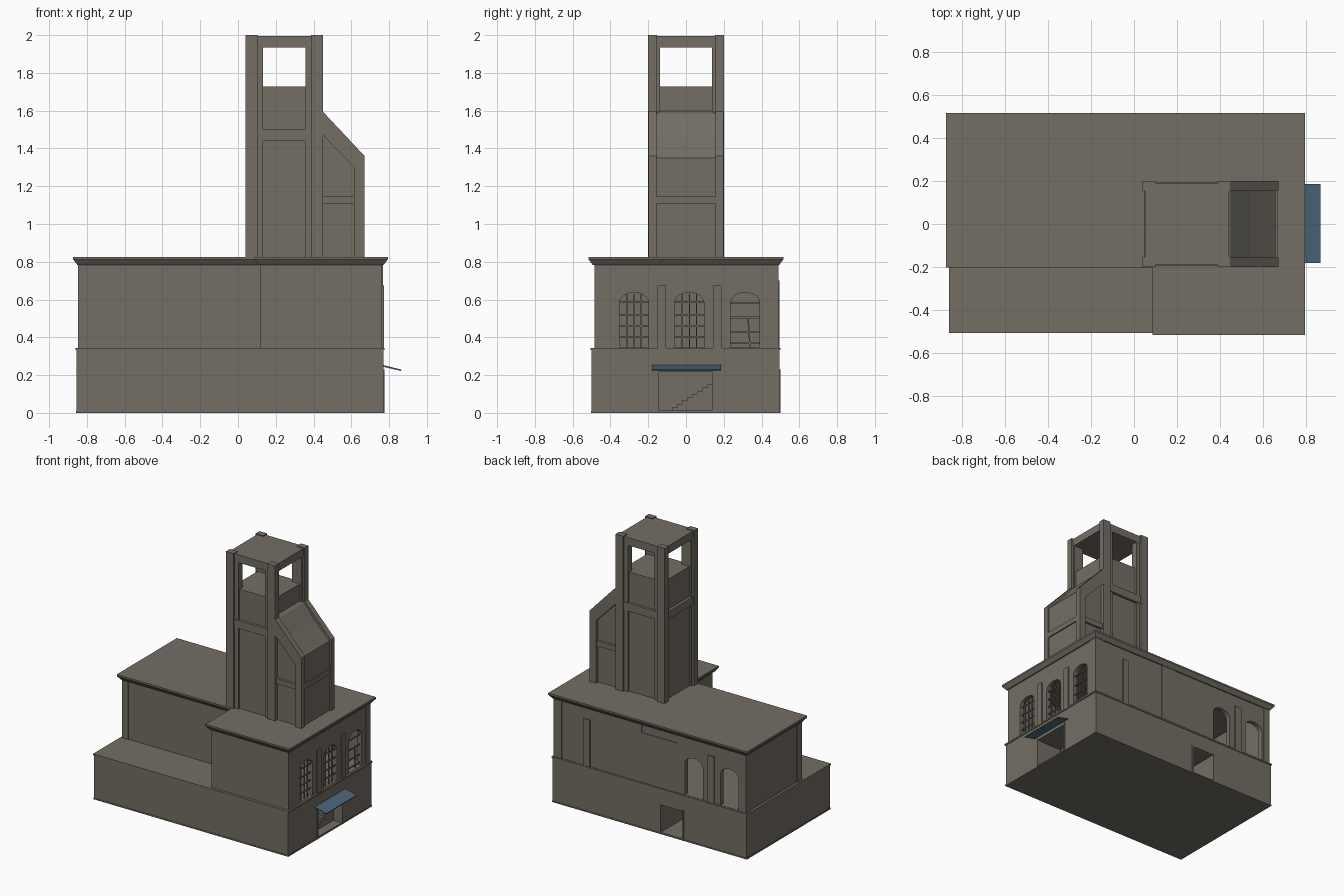
import bpy, bmesh, math
from mathutils import Vector

if "Cube" in bpy.data.objects:
    bpy.data.objects.remove(bpy.data.objects["Cube"])


def mat(name, col):
    m = bpy.data.materials.new(name)
    m.diffuse_color = (*col, 1)
    m.use_nodes = True
    m.node_tree.nodes["Principled BSDF"].inputs["Base Color"].default_value = m.diffuse_color
    return m


GREY = mat("weathered concrete", (0.172, 0.158, 0.130))
BRICK = mat("dull brick", (0.160, 0.092, 0.066))
BLUE = mat("blue sheet metal", (0.070, 0.135, 0.195))


def finish(name, bm, m=GREY):
    bmesh.ops.recalc_face_normals(bm, faces=bm.faces)
    me = bpy.data.meshes.new(name)
    bm.to_mesh(me)
    bm.free()
    ob = bpy.data.objects.new(name, me)
    bpy.context.collection.objects.link(ob)
    me.materials.append(m)
    return ob


def loft(name, rings, m=GREY):
    """Closed solid through a stack of equal-length point loops."""
    bm = bmesh.new()
    vs = [[bm.verts.new(p) for p in r] for r in rings]
    n = len(vs[0])
    for a, b in zip(vs, vs[1:]):
        for i in range(n):
            j = (i + 1) % n
            bm.faces.new((a[i], a[j], b[j], b[i]))
    bm.faces.new(vs[0])
    bm.faces.new(vs[-1])
    return finish(name, bm, m)


def box(name, x0, x1, y0, y1, z0, z1, m=GREY):
    r = [(x0, y0), (x1, y0), (x1, y1), (x0, y1)]
    return loft(name, [[(x, y, z) for x, y in r] for z in (z0, z1)], m)


def prism_y(name, prof, y0, y1, m=GREY):
    return loft(name, [[(x, y, z) for x, z in prof] for y in (y0, y1)], m)


def prism_x(name, prof, x0, x1, m=GREY):
    return loft(name, [[(x, y, z) for y, z in prof] for x in (x0, x1)], m)


def cut(ob, cutters):
    for c in cutters:
        md = ob.modifiers.new("cut", 'BOOLEAN')
        md.operation, md.solver, md.object = 'DIFFERENCE', 'EXACT', c
        bpy.context.view_layer.objects.active = ob
        bpy.ops.object.modifier_apply(modifier=md.name)
        bpy.data.objects.remove(c)


def bands(ob, heights, rule):
    """Slice at heights, then colour brick where rule(face centre, normal) holds."""
    bm = bmesh.new()
    bm.from_mesh(ob.data)
    for h in heights:
        bmesh.ops.bisect_plane(bm, geom=bm.verts[:] + bm.edges[:] + bm.faces[:],
                               plane_co=(0, 0, h), plane_no=(0, 0, 1))
    for f in bm.faces:
        f.material_index = int(rule(f.calc_center_median(), f.normal))
    bm.to_mesh(ob.data)
    bm.free()
    ob.data.materials.clear()
    ob.data.materials.append(GREY)
    ob.data.materials.append(BRICK)


def ell(d, z):
    """L-shaped plan of the upper storey, grown by d."""
    return [(-.842 - d, -.172 - d, z), (.118 - d, -.172 - d, z), (.118 - d, -.485 - d, z),
            (.762 + d, -.485 - d, z), (.762 + d, .485 + d, z), (-.842 - d, .485 + d, z)]


def arch(c, w, z0, spring, top, n=10):
    pts = [(c - w / 2, z0), (c + w / 2, z0)]
    for i in range(n + 1):
        a = math.pi * i / n
        pts.append((c + w / 2 * math.cos(a), spring + (top - spring) * math.sin(a)))
    return pts


# ground storey with two door recesses
base = box("ground_storey", -.855, .77, -.5, .495, 0, .34)
cut(base, [box("cut", .4, .9, -.15, .14, .012, .22),
           box("cut", -.32, -.135, .2, .6, .012, .22)])
bands(base, (.13, .25), lambda c, n: .13 < c.z < .25 and
      (abs(c.x - .77) < .002 or abs(c.x + .855) < .002
       or abs(c.y - .495) < .002 or abs(c.y + .5) < .002))
box("storey_ledge", -.86, .776, -.506, .5, .332, .344)
box("plinth", -.858, .773, -.503, .498, 0, .01)

# entrance stairs, seen through the side door
for i in range(8):
    y = -.075 + i * .027
    box("stair_step", .45, .7, y, .14, .012 + i * .0175, .012 + (i + 1) * .0175)

# door frames
for y in (-.155, .14):
    box("side_door_jamb", .74, .775, y, y + .012, 0, .23)
for x in (-.33, -.135):
    box("back_door_jamb", x, x + .01, .47, .5, 0, .23)

# sheet metal canopy
prism_y("canopy", [(.765, .245), (.863, .222), (.865, .229), (.765, .254)], -.18, .185, BLUE)

# upper storey: hollow L with arched openings
upper = loft("upper_storey", [ell(0, .342), ell(0, .79)])
side_windows = (-.275, .018, .313)
back_windows = (-.405, -.705)
cutters = [loft("cut", [ell(-.035, .3), ell(-.035, .85)])]
cutters += [prism_x("cut", arch(y, .153, .346, .585, .637), .65, .85) for y in side_windows]
cutters += [prism_y("cut", arch(x, .15, .346, .585, .637), .4, .6) for x in back_windows]
cut(upper, cutters)
bands(upper, (.5,), lambda c, n: c.z > .5)

# cornice and flat roof
loft("cornice_roof", [ell(.008, .783), ell(.014, .79), ell(.031, .813), ell(.031, .826)])

# pilasters, coloured by height like the walls
def pilaster(x0, x1, y0, y1, top=.785):
    p = box("pilaster", x0, x1, y0, y1, .342, top)
    bands(p, (.5,), lambda c, n: c.z > .5)


for y in (-.152, .142):
    pilaster(.75, .772, y, y + .047, .675)
for x in (.46, -.58):
    pilaster(x, x + .055, .475, .495, .7)
pilaster(.7, .767, .435, .49)
pilaster(-.847, -.795, -.177, -.12)
pilaster(-.847, -.795, .435, .49)
pilaster(.03, .15, .48, .489)
pilaster(-.265, .03, .48, .489, .72)

# window bars; the third window is broken
for k, c in enumerate(side_windows):
    for z in ((.4, .46, .52, .585) if k < 2 else (.37, .43, .505, .58)):
        box("window_bar", .742, .75, c - .077, c + .077, z - .004, z + .004)
    if k < 2:
        for d in (-.038, 0, .038):
            box("window_mullion", .742, .75, c + d - .003, c + d + .003, .342, .63)
prism_x("loose_bar", [(.336, .342), (.343, .342), (.332, .5), (.325, .5)], .742, .75)

# tower core, platform and top slab
box("tower_core", .068, .422, -.172, .172, .82, 1.728)
box("tower_top", .05, .44, -.187, .187, 1.935, 1.994)
for sx in (-1, 1):
    for sy in (-1, 1):
        def corner(name, a, b, c, d, z1):
            xs = sorted((.245 + sx * a, .245 + sx * b))
            ys = sorted((sy * c, sy * d))
            box(name, *xs, *ys, .82, z1)
        corner("tower_post", .142, .205, .153, .2, 2)
        corner("tower_stile", .112, .19, .137, .186, 1.94)
for y in (-.192, .165):
    box("tower_belt", .1, .39, y, y + .027, 1.44, 1.5)
box("tower_belt_side", .046, .08, -.155, .155, 1.44, 1.5)

# sloped hoist chute beside the tower
prism_y("chute_body", [(.42, .82), (.657, .82), (.657, 1.35), (.54, 1.47), (.448, 1.585), (.42, 1.6)],
        -.172, .172)
frame = [(.67, .82), (.67, 1.36), (.44, 1.605), (.44, 1.48), (.615, 1.30), (.615, .82)]
for y0, y1 in ((-.199, -.155), (.155, .199)):
    prism_y("chute_frame", frame, y0, y1)
for y in (-.19, .16):
    box("chute_belt", .44, .62, y, y + .03, 1.105, 1.145)
box("chute_front_belt", .64, .666, -.16, .16, 1.105, 1.145)
